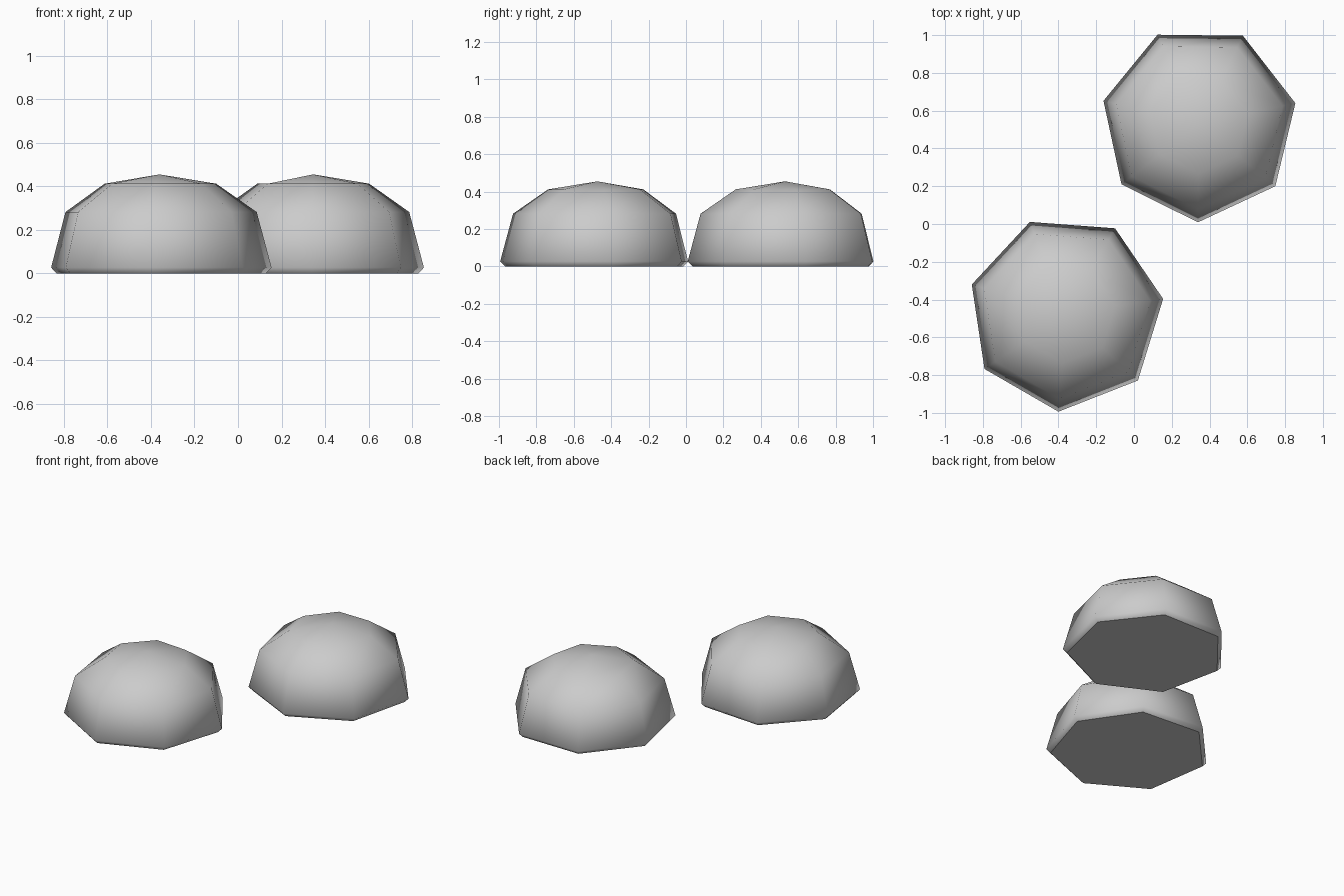
import bpy
import bmesh
from math import radians, sin, cos, tau

cube = bpy.data.objects.get("Cube")
if cube:
    bpy.data.objects.remove(cube, do_unlink=True)

stone = bpy.data.materials.new("stone_grey")
stone.use_nodes = True
grey = (0.6, 0.6, 0.6, 1)
stone.diffuse_color = grey
stone.node_tree.nodes["Principled BSDF"].inputs["Base Color"].default_value = grey

SIDES = 7
# Radius and height of each ring, from the base up
PROFILE = [(0.495, 0), (0.521, 0.027), (0.452, 0.282), (0.264, 0.412)]
APEX = 0.455


def dome(name, x, y, turn, flat_corner=None):
    """Seven-sided domed stone; flat_corner is a cap corner not joined to the apex."""
    bm = bmesh.new()
    rings = []
    for r, z in PROFILE:
        angles = [radians(turn) + tau * i / SIDES for i in range(SIDES)]
        rings.append([bm.verts.new((r * cos(a), r * sin(a), z)) for a in angles])
    # Flat underside
    base = bm.faces.new(rings[0][::-1])
    # Walls
    for low, high in zip(rings, rings[1:]):
        for i in range(SIDES):
            j = (i + 1) % SIDES
            bm.faces.new((low[i], low[j], high[j], high[i]))
    # Cap
    top = rings[-1]
    rim = [v for i, v in enumerate(top) if i != flat_corner]
    if flat_corner is not None:
        k = flat_corner
        bm.faces.new((top[k - 1], top[k], top[(k + 1) % SIDES]))
    apex = bm.verts.new((0, 0, APEX))
    for i, v in enumerate(rim):
        bm.faces.new((v, rim[(i + 1) % len(rim)], apex))
    for f in bm.faces:
        f.smooth = f is not base
    for e in base.edges:
        e.smooth = False
    mesh = bpy.data.meshes.new(name)
    bm.to_mesh(mesh)
    bm.free()
    mesh.materials.append(stone)
    obj = bpy.data.objects.new(name, mesh)
    obj.location = (x, y, 0)
    bpy.context.collection.objects.link(obj)


dome("back_stone", 0.345, 0.53, -90.7, flat_corner=5)
dome("front_stone", -0.361, -0.474, -94.3)
